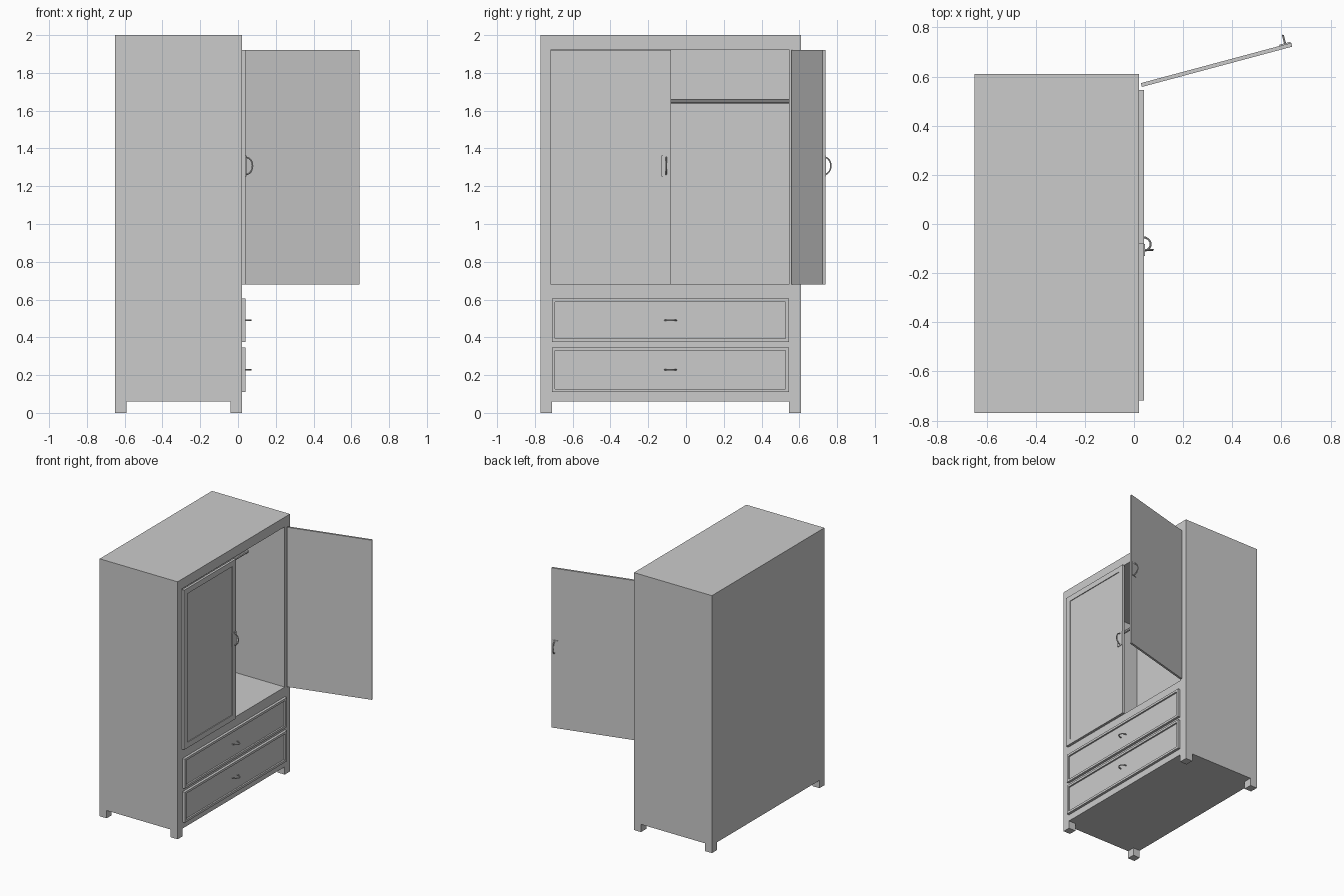
import bpy, bmesh, math
from mathutils import Matrix, Vector

if "Cube" in bpy.data.objects:
    bpy.data.objects.remove(bpy.data.objects["Cube"])

grey = bpy.data.materials.new("wardrobe_grey")
grey.diffuse_color = (0.6, 0.6, 0.6, 1)
grey.use_nodes = True
grey.node_tree.nodes["Principled BSDF"].inputs["Base Color"].default_value = grey.diffuse_color


def box(name, lo, hi, inset=0.0, depth=0.0):
    """Box from corner to corner, optionally with a recessed panel on its +x face."""
    bm = bmesh.new()
    bmesh.ops.create_cube(bm, size=1)
    for v in bm.verts:
        v.co = Vector([lo[i] if v.co[i] < 0 else hi[i] for i in range(3)])
    if inset:
        face = max(bm.faces, key=lambda f: f.calc_center_median().x)
        bmesh.ops.inset_region(bm, faces=[face], thickness=inset)
        rim = bmesh.ops.extrude_face_region(bm, geom=[face])
        bmesh.ops.translate(bm, vec=(-depth, 0, 0),
                            verts=[g for g in rim["geom"] if isinstance(g, bmesh.types.BMVert)])
        if face.is_valid:
            bmesh.ops.delete(bm, geom=[face], context='FACES_ONLY')
    bmesh.ops.recalc_face_normals(bm, faces=bm.faces)
    me = bpy.data.meshes.new(name)
    bm.to_mesh(me)
    bm.free()
    me.materials.append(grey)
    ob = bpy.data.objects.new(name, me)
    bpy.context.collection.objects.link(ob)
    return ob


def cut(ob, lo, hi):
    """Subtract a box from an object."""
    cutter = box("cutter", lo, hi)
    cutter.hide_render = True
    mod = ob.modifiers.new("cut", 'BOOLEAN')
    mod.operation, mod.solver, mod.object = 'DIFFERENCE', 'EXACT', cutter
    bpy.context.view_layer.objects.active = ob
    bpy.ops.object.modifier_apply(modifier=mod.name)
    bpy.data.objects.remove(cutter)


def tube(name, points, radius):
    """Round bar along a path, converted to a mesh."""
    cu = bpy.data.curves.new(name, 'CURVE')
    cu.dimensions = '3D'
    cu.bevel_depth, cu.bevel_resolution, cu.use_fill_caps = radius, 2, True
    sp = cu.splines.new('POLY')
    sp.points.add(len(points) - 1)
    for p, co in zip(sp.points, points):
        p.co = (*co, 1)
    cu.materials.append(grey)
    ob = bpy.data.objects.new(name, cu)
    bpy.context.collection.objects.link(ob)
    bpy.ops.object.select_all(action='DESELECT')
    ob.select_set(True)
    bpy.context.view_layer.objects.active = ob
    bpy.ops.object.convert(target='MESH')
    bpy.ops.object.shade_smooth_by_angle()
    return bpy.context.object


def bow(name, base, along, half, reach):
    """Bowed pull rising in +x from its base point."""
    pts = []
    for i in range(13):
        a = math.pi * i / 12
        pts.append(Vector(base) + Vector(along) * (-half * math.cos(a))
                   + Vector((reach * math.sin(a), 0, 0)))
    return tube(name, pts, 0.004)


# Carcass: one solid with the hanging space and the gaps between the feet cut out
body = box("carcass", (-0.65, -0.77, 0), (0.02, 0.61, 2))
cut(body, (-0.63, -0.715, 0.68), (0.2, 0.545, 1.925))
cut(body, (-0.59, -1, -0.1), (-0.04, 1, 0.06))
cut(body, (-1, -0.71, -0.1), (1, 0.545, 0.06))

# Hanging rail
tube("hanging_rail", [(-0.3, -0.72, 1.65), (-0.3, 0.55, 1.65)], 0.011)

# Drawers with recessed fronts and bow pulls
for i, (z0, z1) in enumerate([(0.11, 0.347), (0.375, 0.605)]):
    box(f"drawer_front_{i + 1}", (0.018, -0.71, z0), (0.04, 0.545, z1), 0.025, 0.012)
    bow(f"drawer_pull_{i + 1}", (0.028, -0.082, (z0 + z1) / 2), (0, 1, 0), 0.03, 0.04)

# Closed door
box("closed_door", (0.021, -0.718, 0.68), (0.04, -0.08, 1.92), 0.06, 0.006)
box("closed_door_plate", (0.036, -0.13, 1.252), (0.045, -0.082, 1.362))
bow("closed_door_pull", (0.043, -0.105, 1.308), (0, 0, 1), 0.045, 0.034)

# Open door, built at the hinge origin and swung open
swing = Matrix.Translation((0.032, 0.558, 0)) @ Matrix.Rotation(math.radians(105), 4, 'Z')
for ob in (box("open_door", (0, -0.634, 0.68), (0.016, 0, 1.92)),
           box("open_door_plate", (0.014, -0.632, 1.252), (0.021, -0.584, 1.362)),
           bow("open_door_pull", (0.019, -0.609, 1.308), (0, 0, 1), 0.045, 0.034)):
    ob.matrix_world = swing
